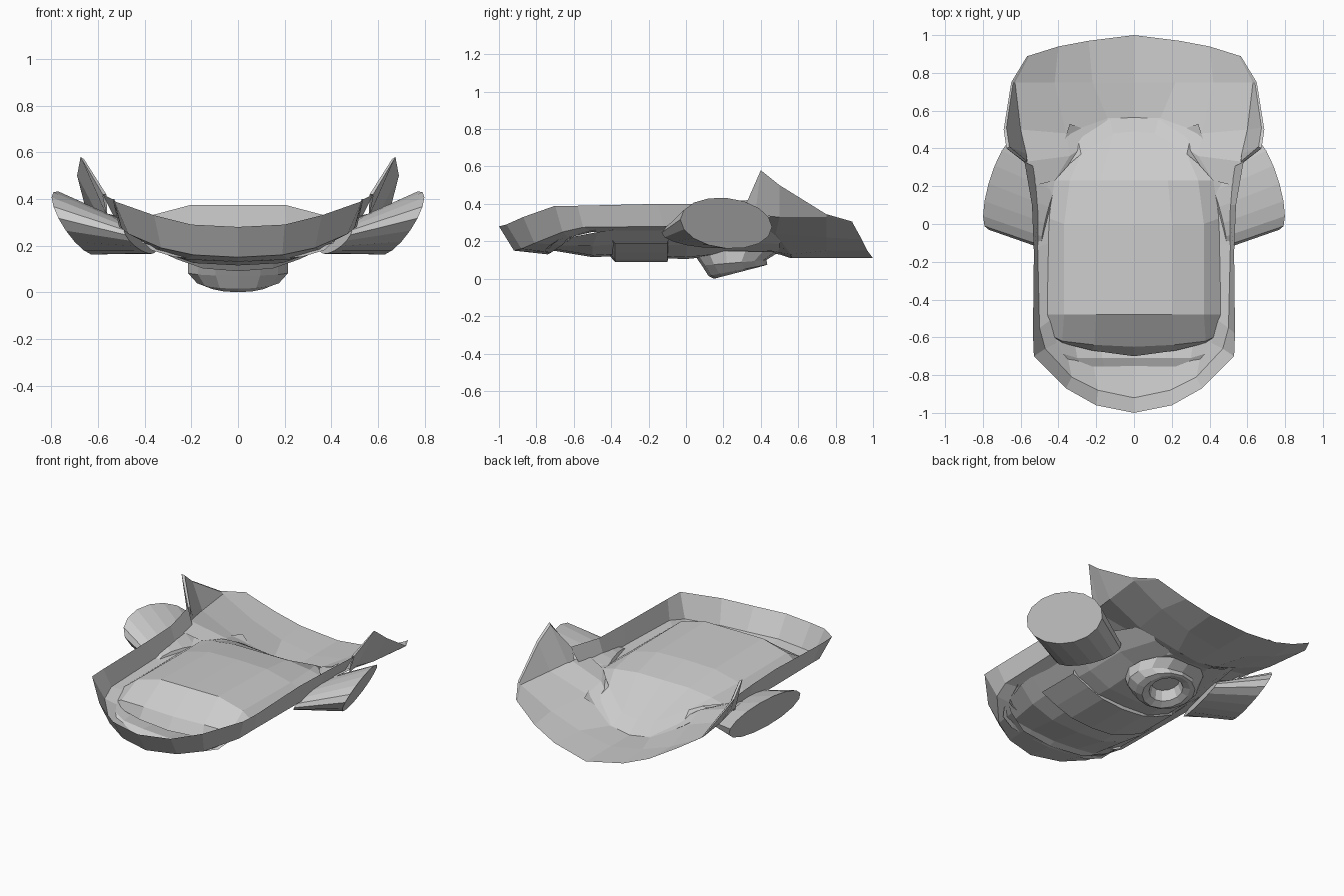
import bpy, bmesh
from math import sin, cos, tau
from mathutils import Vector


def skin(name, rows, mirror=True, closed=False, caps=False, clip=True):
    """Join successive rows of points with quads, optionally mirrored across x."""
    n = len(rows[0])
    verts = [tuple(p) for r in rows for p in r]
    faces = []
    for i in range(len(rows) - 1):
        for j in range(n if closed else n - 1):
            k = (j + 1) % n
            faces.append((i*n + j, i*n + k, (i+1)*n + k, (i+1)*n + j))
    if caps:
        faces += [tuple(range(n)), tuple(range((len(rows)-1)*n, len(rows)*n))]
    me = bpy.data.meshes.new(name)
    me.from_pydata(verts, [], faces)
    bm = bmesh.new()
    bm.from_mesh(me)
    bmesh.ops.recalc_face_normals(bm, faces=bm.faces)
    bm.to_mesh(me)
    bm.free()
    ob = bpy.data.objects.new(name, me)
    bpy.context.collection.objects.link(ob)
    if mirror:
        m = ob.modifiers.new("mirror", 'MIRROR')
        m.use_clip = clip
        m.merge_threshold = 0.001
    return ob


# U-shaped front rim: outer top edge, lower edge, inner ledge edge
skin("front_rim", [
    [(0, -1, .28), (0, -.92, .15), (0, -.74, .13)],
    [(.2, -.96, .29), (.19, -.88, .16), (.22, -.72, .14)],
    [(.36, -.87, .33), (.33, -.81, .19), (.36, -.66, .18)],
    [(.53, -.70, .39), (.47, -.66, .25), (.41, -.63, .22)],
    [(.535, -.58, .39), (.50, -.55, .275), (.43, -.50, .25)],
    [(.53, -.15, .40), (.51, -.12, .28), (.44, -.10, .26)],
    [(.54, .10, .40), (.50, .10, .28), (.43, .08, .27)],
    [(.58, .33, .42), (.52, .30, .30), (.42, .23, .29)],
])

# Curved rear apron
skin("rear_apron", [
    [(0, 1, .11), (.24, .97, .15), (.40, .94, .21), (.56, .89, .30)],
    [(0, .75, .11), (.22, .75, .15), (.42, .75, .22), (.63, .75, .33)],
    [(0, .56, .11), (.14, .56, .13), (.36, .48, .24), (.60, .50, .33)],
    [(0, .50, .13), (.13, .50, .14), (.34, .36, .28), (.57, .33, .34)],
    [(0, .30, .15), (.20, .28, .18), (.42, .23, .29), (.54, .20, .33)],
])

# Upright horn fins at the rear corners
skin("horn_fin", [
    [(.56, .31, .32), (.58, .33, .42), (.565, .33, .42)],
    [(.57, .37, .34), (.675, .40, .58), (.66, .41, .57)],
    [(.60, .50, .33), (.69, .50, .50), (.675, .51, .49)],
    [(.63, .75, .33), (.65, .75, .345), (.64, .75, .34)],
    [(.555, .89, .30), (.565, .89, .305), (.56, .89, .302)],
], closed=True)

# Raised inner deck, falling away to front and rear
skin("inner_deck", [
    [(0, -.70, .19), (.22, -.67, .19), (.38, -.63, .20), (.41, -.62, .21)],
    [(0, -.65, .26), (.21, -.64, .26), (.38, -.62, .25), (.42, -.60, .23)],
    [(0, -.48, .375), (.20, -.48, .375), (.37, -.48, .33), (.46, -.48, .26)],
    [(0, 0, .37), (.20, 0, .365), (.37, 0, .325), (.45, .03, .27)],
    [(0, .23, .33), (.18, .23, .33), (.34, .23, .31), (.42, .23, .29)],
    [(0, .49, .18), (.11, .48, .19), (.28, .37, .27), (.34, .32, .29)],
    [(0, .565, .11), (.13, .565, .12), (.30, .46, .22), (.36, .28, .27)],
])

# Rounded underside hull: y, half width, bottom height, edge height
stations = [(-.755, .37, .13, .18), (-.71, .40, .15, .21), (-.50, .45, .115, .25),
            (-.40, .45, .12, .26), (0, .44, .105, .27), (.25, .42, .13, .28),
            (.50, .34, .14, .24)]
skin("belly_hull", [
    [(0, y, z), (w*.42, y, z + .01), (w*.75, y, z + (t - z)*.45), (w, y + .03, t)]
    for y, w, z, t in stations
])

# Belly strap wrapped around the hull
strap = [(0, 0), (.15, .012), (.26, .05), (.37, .10)]
skin("belly_strap", [
    [(x, y, z + d) for x, d in strap]
    for y, z in [(-.41, .125), (-.38, .09), (-.10, .09), (-.09, .125)]
])

# Hollow round nozzle under the hull: front y/z, back y/z and x radius of each ring
rings = [(.03, .15, .50, .145, .22), (.085, .07, .43, .10, .22), (.12, .015, .435, .075, .18),
         (.15, .0, .42, .07, .14), (.19, .025, .38, .075, .10), (.20, .09, .36, .12, .08)]
skin("under_nozzle", [
    [(r*sin(a), (y0 + y1)/2 - (y1 - y0)/2*cos(a), (z0 + z1)/2 - (z1 - z0)/2*cos(a))
     for a in (tau*i/14 for i in range(14))]
    for y0, z0, y1, z1, r in rings
], mirror=False, closed=True, caps=True)

# Slanted side pods with oval outer caps, flattening toward the hull
u, v = Vector((-.07, .245, -.02)), Vector((.07, 0, .135))
centre = Vector((.70, .215, .297))
inner = Vector((.42, .09, .228))
pod = [[c + su*u*cos(a) + sv*v*sin(a) for a in (tau*i/16 for i in range(16))]
       for c, su, sv in [(centre, 1, 1), (inner, .9, .45)]]
skin("side_pod", pod, closed=True, caps=True, clip=False)
